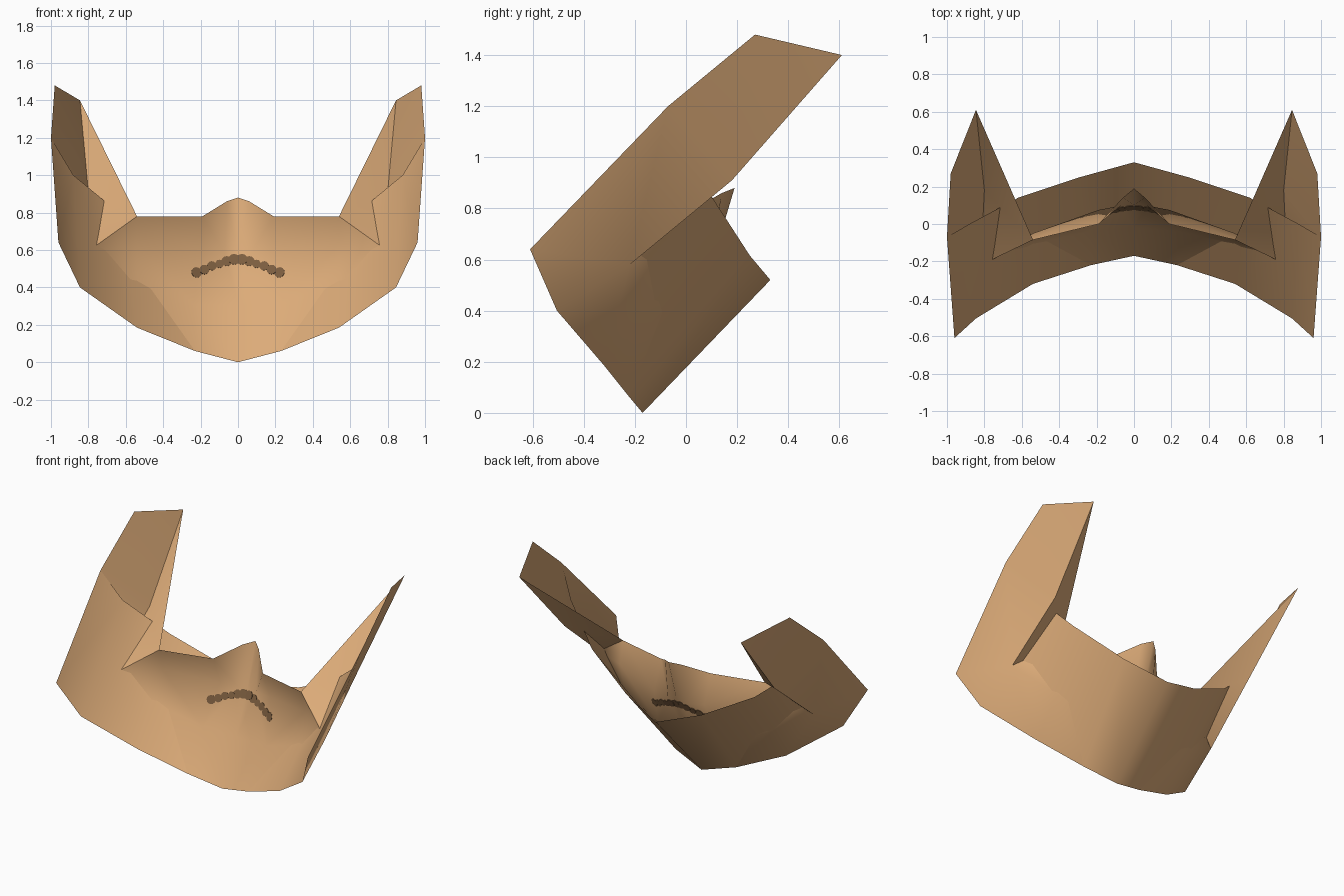
import bpy, bmesh, math
from mathutils import Vector
from mathutils.bvhtree import BVHTree

if "Cube" in bpy.data.objects:
    bpy.data.objects.remove(bpy.data.objects["Cube"])


def material(name, rgb):
    m = bpy.data.materials.new(name)
    m.diffuse_color = (*rgb, 1)
    m.use_nodes = True
    m.node_tree.nodes["Principled BSDF"].inputs["Base Color"].default_value = m.diffuse_color
    return m


TAN = material("tan", (0.72, 0.41, 0.19))
DARK = material("dark_brown", (0.2, 0.11, 0.05))


def finish(name, bm, mat, smooth=True):
    """Make a mirrored object from the right half."""
    me = bpy.data.meshes.new(name)
    bm.to_mesh(me)
    me.materials.append(mat)
    ob = bpy.data.objects.new(name, me)
    bpy.context.collection.objects.link(ob)
    mod = ob.modifiers.new("mirror", 'MIRROR')
    mod.merge_threshold = 0.001
    if smooth:
        bpy.ops.object.select_all(action='DESELECT')
        ob.select_set(True)
        bpy.context.view_layer.objects.active = ob
        bpy.ops.object.shade_smooth_by_angle(angle=math.radians(60))
    return ob


def sheet(points, faces, facing):
    bm = bmesh.new()
    v = {k: bm.verts.new(p) for k, p in points.items()}
    for f in faces:
        bm.faces.new([v[k] for k in f.split()])
    bmesh.ops.recalc_face_normals(bm, faces=bm.faces)
    bm.normal_update()
    if sum(f.normal.y for f in bm.faces) * facing < 0:
        bmesh.ops.reverse_faces(bm, faces=bm.faces)
    return bm


# outer rim shared by both sheets, from chin to cheek to upper tip
rim = {"r0": (0, -.17, 0), "r1": (.23, -.22, .06), "r2": (.54, -.32, .185),
       "r3": (.845, -.505, .40), "r4": (.96, -.61, .64), "r5": (1, -.07, 1.2)}

# inner sheet with nose bump and tall side straps, cutting through the flap
inner = dict(rim, r6=(.98, .27, 1.48), t=(.845, .61, 1.40),
             m0=(0, -.02, .30), m1=(.24, -.04, .31), m2=(.54, -.11, .42),
             w=(.82, -.22, .58), v=(.80, .18, .91),
             u0=(0, .10, .58), ua=(.07, .098, .58), u1=(.19, .075, .59),
             u2=(.54, -.05, .63),
             e0=(0, .19, .88), ea=(.06, .14, .86), e1=(.19, 0, .78),
             e2=(.54, -.085, .78))
bm = sheet(inner, ["r0 r1 m1 m0", "r1 m2 m1", "r1 r2 m2", "r2 r3 w m2",
                   "r3 r4 w", "m0 m1 ua u0", "m1 u1 ua", "m1 m2 u2 u1",
                   "u0 ua ea e0", "ua u1 e1 ea", "u1 u2 e2 e1",
                   "m2 w u2", "u2 w e2", "e2 w v", "e2 v t",
                   "w r4 r5", "w r5 v", "v r5 r6", "v r6 t"], -1)
tree = BVHTree.FromBMesh(bm)
finish("inner_sheet", bm, TAN)

# outer flap rising backwards from the same rim
flap = dict(rim, n0=(0, .33, .52), n1=(.29, .25, .615), n2=(.62, .14, .785),
            n3=(.88, 0, 1.0))
bm = sheet(flap, ["r0 r1 n1 n0", "r1 r2 n2 n1", "r2 r3 n3 n2",
                  "r3 r4 n3", "r4 r5 n3"], 1)
finish("outer_flap", bm, TAN)

# dark wavy mark: thin overlapping discs laid on the inner sheet
bm = bmesh.new()
for x, z, r in [(.02, .55, .031), (.06, .54, .029), (.10, .525, .024),
                (.14, .515, .026), (.18, .495, .027), (.222, .48, .029)]:
    hit, normal, _, _ = tree.ray_cast(Vector((x, -2, z)), Vector((0, 1, 0)))
    if hit:
        rot = normal.to_track_quat('Z', 'Y').to_matrix().to_4x4()
        rot.translation = hit
        bmesh.ops.create_cone(bm, cap_ends=True, segments=12, radius1=r,
                              radius2=r, depth=.005, matrix=rot)
finish("wavy_mark", bm, DARK, smooth=False)
